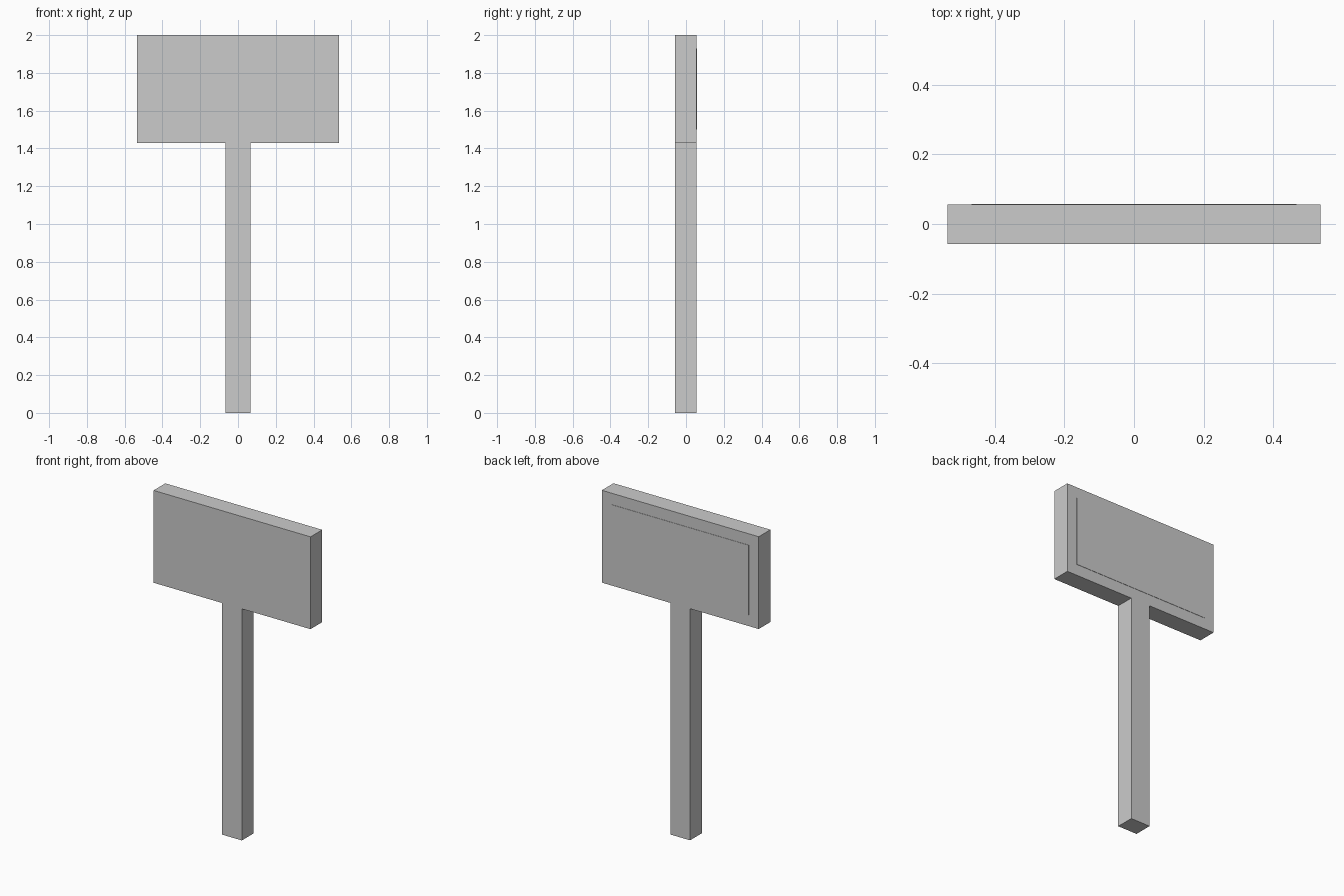
import bpy

if "Cube" in bpy.data.objects:
    bpy.data.objects.remove(bpy.data.objects["Cube"])


def box(name, x, y, z):
    """Box spanning the given (min, max) ranges."""
    spans = (x, y, z)
    bpy.ops.mesh.primitive_cube_add(size=1, location=[(a + b) / 2 for a, b in spans])
    ob = bpy.context.object
    ob.name = ob.data.name = name
    ob.scale = [b - a for a, b in spans]
    bpy.ops.object.transform_apply(location=False, rotation=False, scale=True)
    return ob


FRONT, BACK = -0.058, 0.056

# upright post, butted against the underside of the board
box("post", (-0.067, 0.067), (FRONT, BACK), (0, 1.43))

# wide sign board
box("sign_board", (-0.536, 0.536), (FRONT, BACK), (1.43, 2.0))

# very thin plate raised from the back face of the board
box("sign_plate", (-0.468, 0.468), (BACK, BACK + 0.002), (1.5, 1.93))
